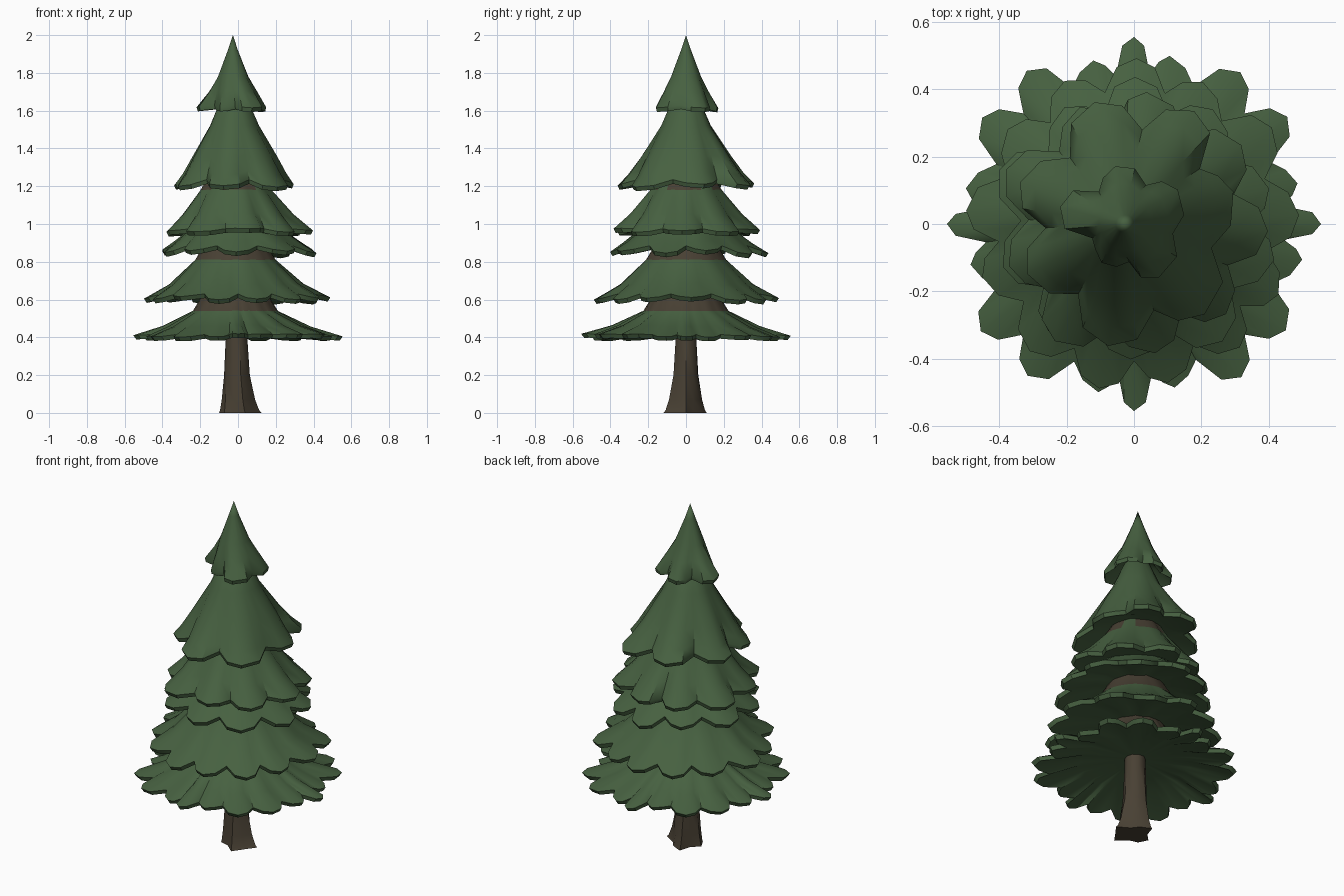
import bpy, bmesh, math, random

if "Cube" in bpy.data.objects:
    bpy.data.objects.remove(bpy.data.objects["Cube"])
random.seed(4)
CX = -0.015  # the tree axis leans slightly to the left


def mat(name, c):
    m = bpy.data.materials.new(name)
    m.diffuse_color = (*c, 1)
    m.use_nodes = True
    m.node_tree.nodes["Principled BSDF"].inputs["Base Color"].default_value = m.diffuse_color
    return m


GREEN = mat("needle green", (0.062, 0.118, 0.052))
BROWN = mat("bark brown", (0.066, 0.052, 0.034))


def finish(bm, name, mats, angle):
    bmesh.ops.recalc_face_normals(bm, faces=bm.faces)
    me = bpy.data.meshes.new(name)
    bm.to_mesh(me)
    bm.free()
    ob = bpy.data.objects.new(name, me)
    bpy.context.collection.objects.link(ob)
    for m in mats:
        me.materials.append(m)
    bpy.ops.object.select_all(action='DESELECT')
    ob.select_set(True)
    bpy.context.view_layer.objects.active = ob
    bpy.ops.object.shade_smooth_by_angle(angle=math.radians(angle))
    return ob


def loft(bm, rings, z_bot, z_top, cx):
    """Skin a stack of closed rings and close both ends with a fan."""
    vs = [[bm.verts.new(p) for p in ring] for ring in rings]
    n = len(vs[0])
    for a, b in zip(vs, vs[1:]):
        for i in range(n):
            j = (i + 1) % n
            bm.faces.new((a[i], a[j], b[j], b[i]))
    for ring, z in ((vs[0], z_top), (vs[-1], z_bot)):
        c = bm.verts.new((cx, 0, z))
        for i in range(n):
            bm.faces.new((c, ring[i], ring[(i + 1) % n]))


def tier(name, tips, profile, top, valley, lift, under, bark_z=9, cx=CX, jit=0.01):
    """tips: (angle, radius) per bough; profile: (z, radius share, lobe strength)
    from top to rim; valley: depth between boughs; lift: how far valleys rise."""
    tips = sorted(tips)
    n = len(tips)
    spokes = []  # angle, tip radius, lobe height, z jitter
    for k, (a, r) in enumerate(tips):
        a0 = tips[k - 1][0] - (360 if k == 0 else 0)
        a1 = tips[(k + 1) % n][0] + (360 if k == n - 1 else 0)
        dz = random.uniform(-jit, jit)
        r0 = (r + tips[k - 1][1]) / 2
        spokes += [((a + a0) / 2, r0, 0, 0),
                   (a + (a0 - a) * 0.27, r, 0.72, dz),
                   (a, r, 1, dz),
                   (a + (a1 - a) * 0.27, r, 0.72, dz)]
    mean = sum(r for _, r in tips) / n

    def ring(z, share, w):
        pts = []
        for a, r, lobe, dz in spokes:
            rad = (mean + (r - mean) * w) * share * (1 - valley * w * (1 - lobe))
            t = math.radians(a)
            pts.append((cx * (1 - w) + rad * math.cos(t), rad * math.sin(t),
                        z + w * (dz + lift * (1 - lobe))))
        return pts

    zr = profile[-1][0]
    rings = [ring(*p) for p in profile]
    rings.append(ring(zr - 0.022, 0.97, 1))          # bough thickness
    rings.append(ring(zr + under * 0.6, 0.55, 0.4))  # hollow underside
    bm = bmesh.new()
    loft(bm, rings, zr + under, top, cx)
    for f in bm.faces:
        f.material_index = int(f.calc_center_median().z > bark_z)
    return finish(bm, name, (GREEN, BROWN), 38)


def even(n, r, phase, var):
    return [((phase + 360 * k / n + random.uniform(-5, 5)) % 360,
             r + random.uniform(-var, var)) for k in range(n)]


# Boughs, bottom to top
quarter = ((0, .555), (14, .50), (35, .555), (55, .55), (78, .51))
tier("bottom_boughs", [(q * 90 + a, r) for q in range(4) for a, r in quarter],
     [(0.68, 0.26, 0), (0.54, 0.42, 0.1), (0.46, 0.72, 0.5), (0.41, 1, 1)],
     0.72, 0.16, 0.005, 0.06, 0.56)
tier("lower_boughs", even(13, 0.485, 5, 0.02),
     [(0.92, 0.3, 0), (0.81, 0.44, 0.1), (0.68, 0.73, 0.5), (0.605, 1, 1)],
     0.95, 0.17, 0.025, 0.05, 0.83)
tier("middle_under_boughs", even(10, 0.42, 17, 0.02),
     [(1.06, 0.4, 0), (0.97, 0.6, 0.3), (0.90, 0.82, 0.7), (0.85, 1, 1)],
     1.1, 0.2, 0.035, 0.06)
tier("middle_boughs", even(9, 0.40, 0, 0.02),
     [(1.28, 0.32, 0), (1.18, 0.48, 0.2), (1.05, 0.76, 0.6), (0.965, 1, 1)],
     1.3, 0.22, 0.01, 0.02, 1.23)
tier("upper_boughs",
     [(18, .31), (62, .38), (108, .38), (160, .36), (205, .35), (258, .37), (308, .34)],
     [(1.66, 0.2, 0), (1.52, 0.37, 0.1), (1.35, 0.68, 0.5), (1.26, 0.86, 0.8), (1.205, 1, 1)],
     1.72, 0.26, 0.03, 0.06, cx=-0.02)
tier("tree_top",
     [(38, .165), (108, .18), (167, .225), (230, .15), (295, .175)],
     [(1.92, 0.15, 0), (1.78, 0.45, 0.15), (1.70, 0.70, 0.6), (1.615, 1, 1)],
     2.0, 0.3, 0.015, 0.08, cx=-0.027, jit=0.004)

# Trunk with flared roots
roots = (0.125, 0.07, 0.085, 0.115, 0.07, 0.10, 0.09, 0.07, 0.125, 0.10)
rings = []
for z, r, w in ((0.75, 0.05, 0), (0.4, 0.057, 0), (0.2, 0.062, 0.12),
                (0.07, 0.064, 0.5), (0.015, 0.066, 0.8), (0, 0.068, 1)):
    rings.append([(-0.008 * (1 - w) + (r + (k - r) * w) * math.cos(math.tau * i / 10),
                   (r + (k - r) * w) * math.sin(math.tau * i / 10), z)
                  for i, k in enumerate(roots)])
bm = bmesh.new()
loft(bm, rings, 0, 0.76, -0.008)
finish(bm, "trunk", (BROWN,), 40)
